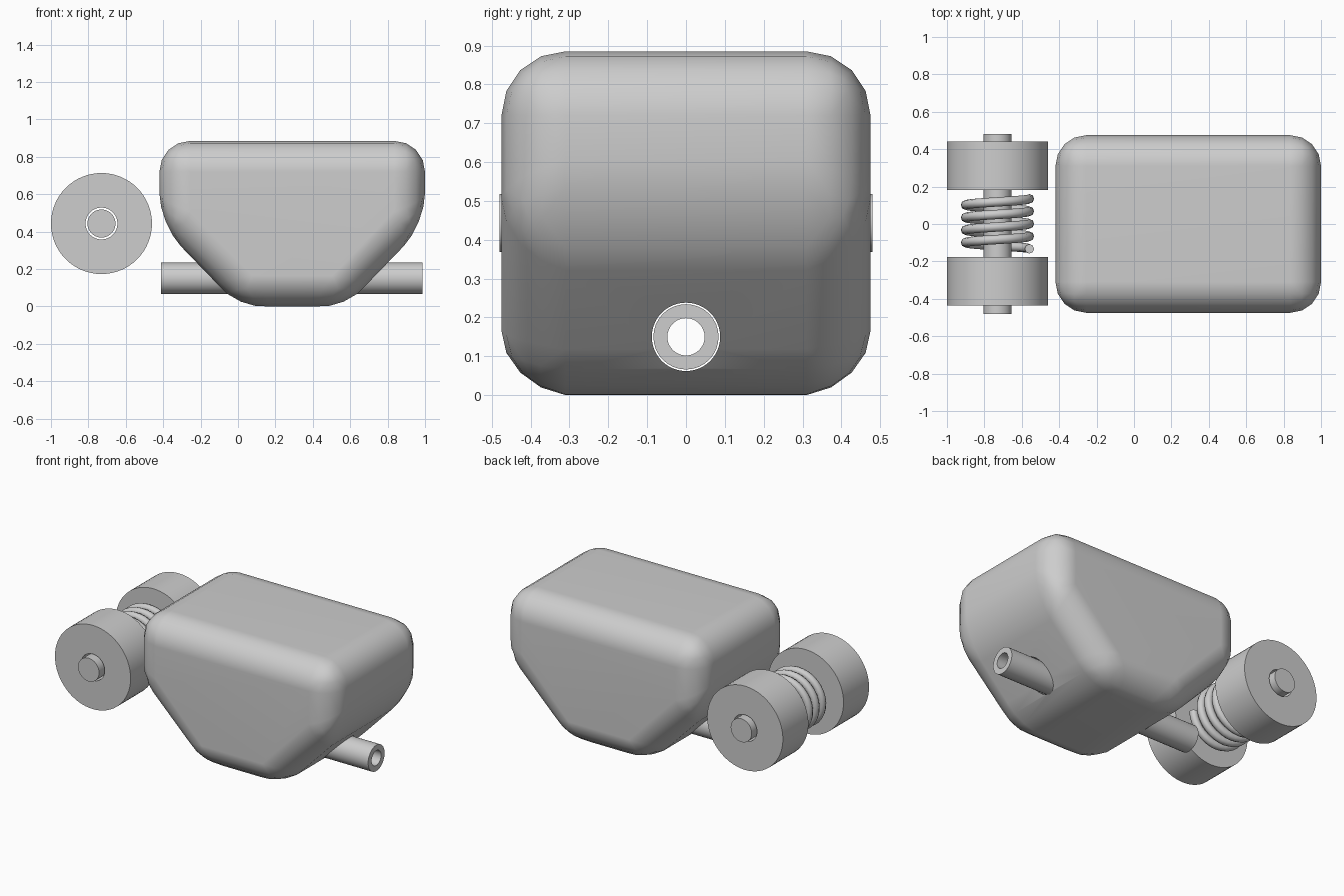
import bpy, bmesh, math
from mathutils import Matrix, Vector

if "Cube" in bpy.data.objects:
    bpy.data.objects.remove(bpy.data.objects["Cube"], do_unlink=True)

grey = bpy.data.materials.new("plain grey")
grey.use_nodes = True
COLOR = (0.61, 0.61, 0.61, 1)
grey.diffuse_color = COLOR
grey.node_tree.nodes["Principled BSDF"].inputs["Base Color"].default_value = COLOR


def add_object(name, bm):
    bmesh.ops.recalc_face_normals(bm, faces=bm.faces)
    mesh = bpy.data.meshes.new(name)
    bm.to_mesh(mesh)
    bm.free()
    mesh.materials.append(grey)
    obj = bpy.data.objects.new(name, mesh)
    bpy.context.collection.objects.link(obj)
    return obj


def activate(obj):
    bpy.ops.object.select_all(action="DESELECT")
    obj.select_set(True)
    bpy.context.view_layer.objects.active = obj


def smooth(obj, angle=35):
    activate(obj)
    bpy.ops.object.shade_smooth_by_angle(angle=math.radians(angle))


def round_part(name, center, axis, length, outer, inner=0, sides=48):
    """Solid rod, or a tube when an inner radius is given."""
    bm = bmesh.new()
    if inner:
        h = length / 2
        corners = [(inner, -h), (outer, -h), (outer, h), (inner, h)]
        verts = [bm.verts.new((r, 0, z)) for r, z in corners]
        edges = [bm.edges.new((verts[i], verts[(i + 1) % 4])) for i in range(4)]
        bmesh.ops.spin(bm, geom=verts + edges, cent=(0, 0, 0), axis=(0, 0, 1),
                       angle=math.tau, steps=sides)
        bmesh.ops.remove_doubles(bm, verts=bm.verts, dist=0.0001)
    else:
        bmesh.ops.create_cone(bm, cap_ends=True, segments=sides, radius1=outer,
                              radius2=outer, depth=length)
    turn = Vector((0, 0, 1)).rotation_difference(Vector(axis)).to_matrix().to_4x4()
    bm.transform(Matrix.Translation(center) @ turn)
    obj = add_object(name, bm)
    smooth(obj)
    return obj


X, Y = (1, 0, 0), (0, 1, 0)

# Body: six-sided profile extruded in depth, then rounded
half = [(0.285, 0), (0.71, 0.44), (0.71, 0.885)]
profile = half + [(-x, z) for x, z in reversed(half)]
bm = bmesh.new()
face = bm.faces.new([bm.verts.new((0.29 + x, -0.475, z)) for x, z in profile])
ext = bmesh.ops.extrude_face_region(bm, geom=[face])
bmesh.ops.translate(bm, vec=(0, 0.95, 0),
                    verts=[v for v in ext["geom"] if isinstance(v, bmesh.types.BMVert)])
bmesh.ops.recalc_face_normals(bm, faces=bm.faces)
bmesh.ops.bevel(bm, geom=bm.edges[:], offset=0.165, segments=4, profile=0.5,
                affect="EDGES", clamp_overlap=True)
body = add_object("body", bm)

# Tunnel through the body, with the pipe lying loosely inside it
PIPE = (0.287, 0, 0.15)
cutter = round_part("tunnel_cutter", PIPE, X, 3, 0.088)
cut = body.modifiers.new("tunnel", "BOOLEAN")
cut.operation = "DIFFERENCE"
cut.solver = "EXACT"
cut.object = cutter
activate(body)
bpy.ops.object.modifier_apply(modifier=cut.name)
bpy.data.objects.remove(cutter, do_unlink=True)
smooth(body)
shading = body.modifiers.new("even_shading", "WEIGHTED_NORMAL")
shading.keep_sharp = True
round_part("pipe", PIPE, X, 1.4, 0.084, 0.048, 32)

# Axle with two wheels
AX, AZ = -0.73, 0.443
round_part("axle", (AX, 0, AZ), Y, 0.96, 0.075)
for name, y in (("front_wheel", -0.307), ("back_wheel", 0.311)):
    round_part(name, (AX, y, AZ), Y, 0.26, 0.27, 0.085, 64)

# Coil spring between the wheels
TURNS, STEPS, PITCH, SIDES = 4, 32, 0.067, 8
bm = bmesh.new()
rings = []
for i in range(TURNS * STEPS + 1):
    a = math.tau * i / STEPS
    out = Vector((math.cos(a), 0, math.sin(a)))
    center = Vector((AX, 0.135 - PITCH * i / STEPS, AZ)) + out * 0.171
    ring = []
    for k in range(SIDES):
        b = math.tau * k / SIDES
        offset = out * math.cos(b) + Vector(Y) * math.sin(b)
        ring.append(bm.verts.new(center + offset * 0.025))
    rings.append(ring)
for r0, r1 in zip(rings, rings[1:]):
    for k in range(SIDES):
        n = (k + 1) % SIDES
        bm.faces.new((r0[k], r0[n], r1[n], r1[k]))
bm.faces.new(rings[0])
bm.faces.new(rings[-1])
smooth(add_object("spring", bm), 50)
